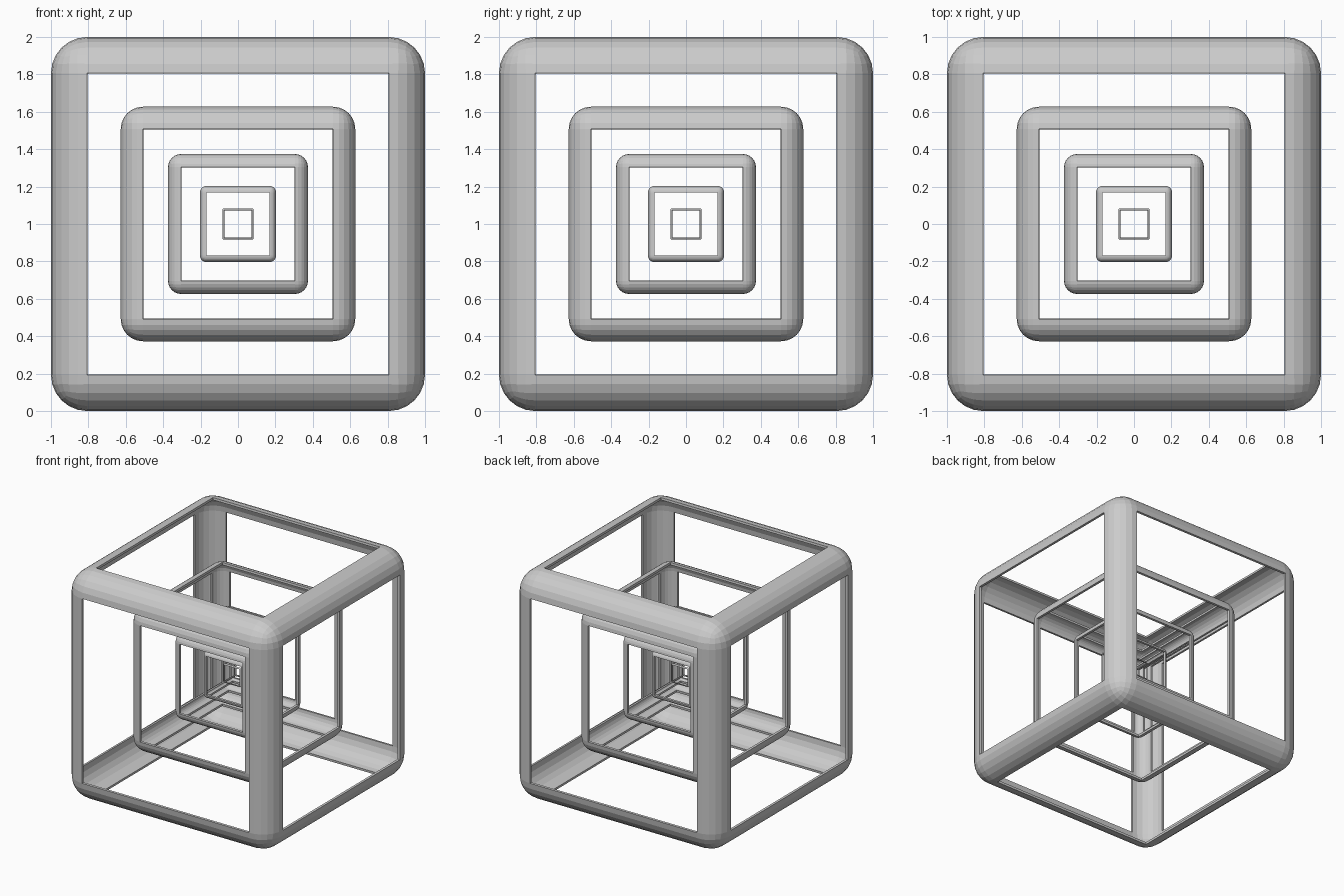
import bpy, bmesh
from mathutils import Vector

if "Cube" in bpy.data.objects:
    bpy.data.objects.remove(bpy.data.objects["Cube"])


def cube_frame(name, half, hole, thickness):
    """Rounded cube with its flat faces removed, leaving a thin curved shell."""
    bm = bmesh.new()
    bmesh.ops.create_cube(bm, size=2 * half)
    bmesh.ops.bevel(bm, geom=bm.edges[:], offset=half - hole,
                    offset_type='OFFSET', segments=6, profile=0.5,
                    affect='EDGES', clamp_overlap=True)
    # open the six sides
    flat = [f for f in bm.faces
            if sum(abs(c) < half * 0.01 for c in f.calc_center_median()) == 2
            and f.calc_area() > hole * hole * 3]
    bmesh.ops.delete(bm, geom=flat, context='FACES')
    mesh = bpy.data.meshes.new(name)
    bm.to_mesh(mesh)
    bm.free()
    obj = bpy.data.objects.new(name, mesh)
    obj.location = Vector((0, 0, 1))
    bpy.context.collection.objects.link(obj)
    # thin wall, grown inward
    mod = obj.modifiers.new("wall", 'SOLIDIFY')
    mod.thickness = thickness
    mod.offset = -1


# nested frames from the outside in: half size, half opening, wall
frames = [
    ("outer_frame", 1.0, 0.806, 0.02),
    ("second_frame", 0.627, 0.508, 0.02),
    ("third_frame", 0.374, 0.304, 0.02),
    ("fourth_frame", 0.203, 0.169, 0.018),
    ("inner_frame", 0.084, 0.074, 0.008),
]
for f in frames:
    cube_frame(*f)
